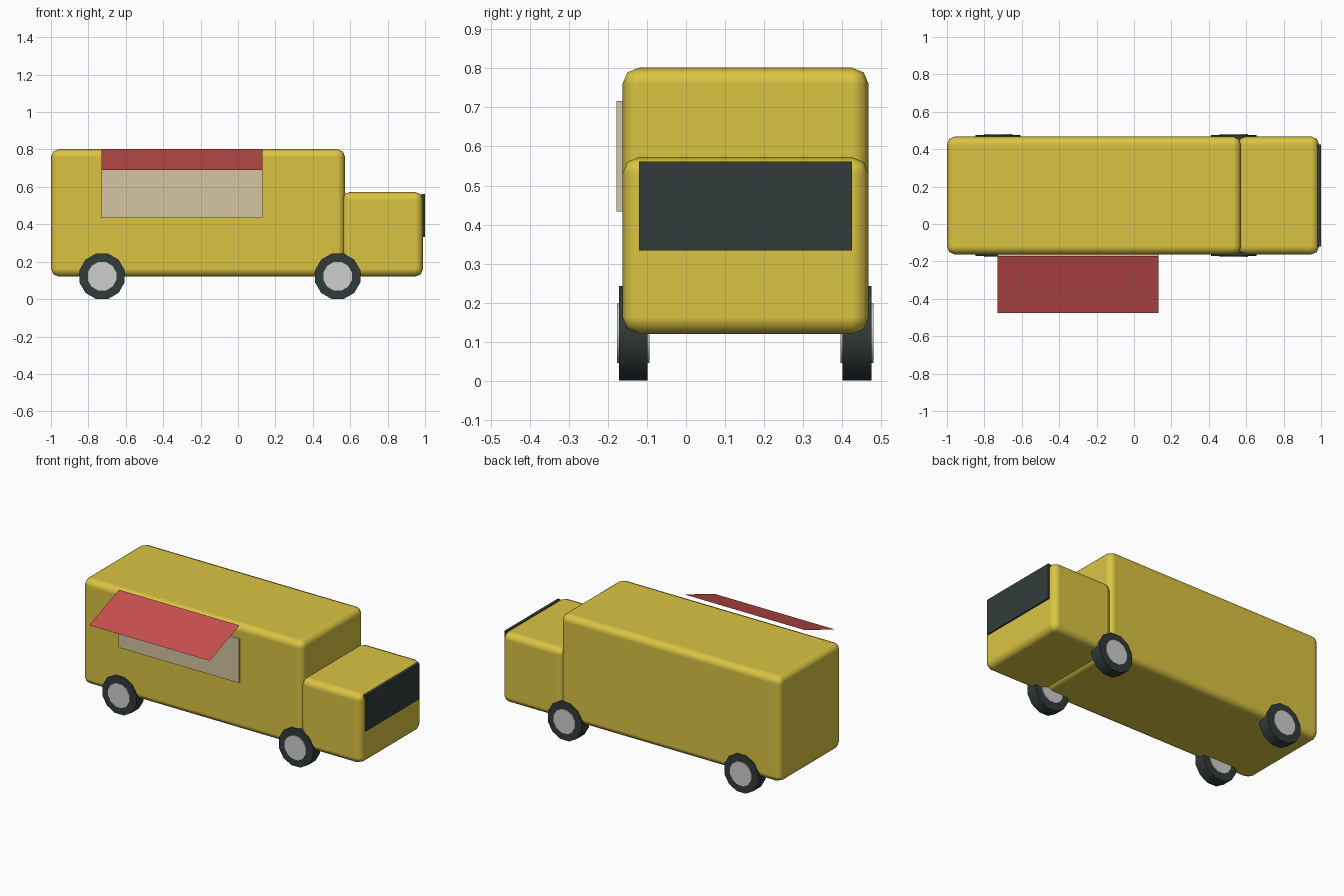
import bpy
import math

cube = bpy.data.objects.get("Cube")
if cube:
    bpy.data.objects.remove(cube, do_unlink=True)


def material(name, rgb):
    mat = bpy.data.materials.new(name)
    mat.use_nodes = True
    mat.diffuse_color = (*rgb, 1)
    mat.node_tree.nodes["Principled BSDF"].inputs["Base Color"].default_value = (*rgb, 1)
    return mat


yellow = material("yellow paint", (0.70, 0.55, 0.055))
beige = material("beige hatch", (0.66, 0.56, 0.36))
red = material("red awning", (0.57, 0.08, 0.075))
dark = material("dark rubber and glass", (0.032, 0.044, 0.044))
silver = material("silver hub", (0.62, 0.62, 0.62))


def box(name, xs, ys, zs, mat, bevel=0):
    """Box between the given limits, with optional rounded edges."""
    lims = (xs, ys, zs)
    bpy.ops.mesh.primitive_cube_add(size=1, location=[sum(l) / 2 for l in lims])
    ob = bpy.context.object
    ob.name = name
    ob.scale = [l[1] - l[0] for l in lims]
    bpy.ops.object.transform_apply(location=False, rotation=False, scale=True)
    ob.data.materials.append(mat)
    if bevel:
        bpy.ops.object.shade_smooth()
        mod = ob.modifiers.new("rounded edges", 'BEVEL')
        mod.width = bevel
        mod.segments = 2
        mod.harden_normals = True
    return ob


def disc(name, radius, depth, location, mat):
    """Twelve-sided cylinder lying along y, standing on a flat side."""
    bpy.ops.mesh.primitive_cylinder_add(
        vertices=12, radius=radius, depth=depth, location=location,
        rotation=(math.radians(90), math.radians(15), 0))
    ob = bpy.context.object
    ob.name = name
    ob.data.materials.append(mat)
    bpy.ops.object.shade_smooth_by_angle(angle=math.radians(40))
    return ob


# Body and cab
sides = (-0.163, 0.468)
box("body", (-1, 0.573), sides, (0.12, 0.802), yellow, 0.043)
box("cab", (0.555, 0.99), sides, (0.12, 0.573), yellow, 0.043)
box("windshield", (0.98, 1.0), (-0.12, 0.425), (0.333, 0.562), dark)

# Serving hatch and its thin sloping awning
box("serving_hatch", (-0.73, 0.13), (-0.178, -0.155), (0.433, 0.717), beige)
inner, outer = (-0.17, 0.802), (-0.475, 0.69)
mesh = bpy.data.meshes.new("awning")
mesh.from_pydata([(-0.73, *outer), (0.13, *outer), (0.13, *inner), (-0.73, *inner)],
                 [], [(0, 1, 2, 3)])
mesh.materials.append(red)
awning = bpy.data.objects.new("awning", mesh)
bpy.context.collection.objects.link(awning)

# Wheels with hubs that show on both sides
for end, x in (("rear", -0.727), ("front", 0.533)):
    for side, y in (("right", -0.135), ("left", 0.438)):
        disc(f"{end}_{side}_tyre", 0.1255, 0.074, (x, y, 0.122), dark)
        disc(f"{end}_{side}_hub", 0.079, 0.084, (x, y, 0.122), silver)
